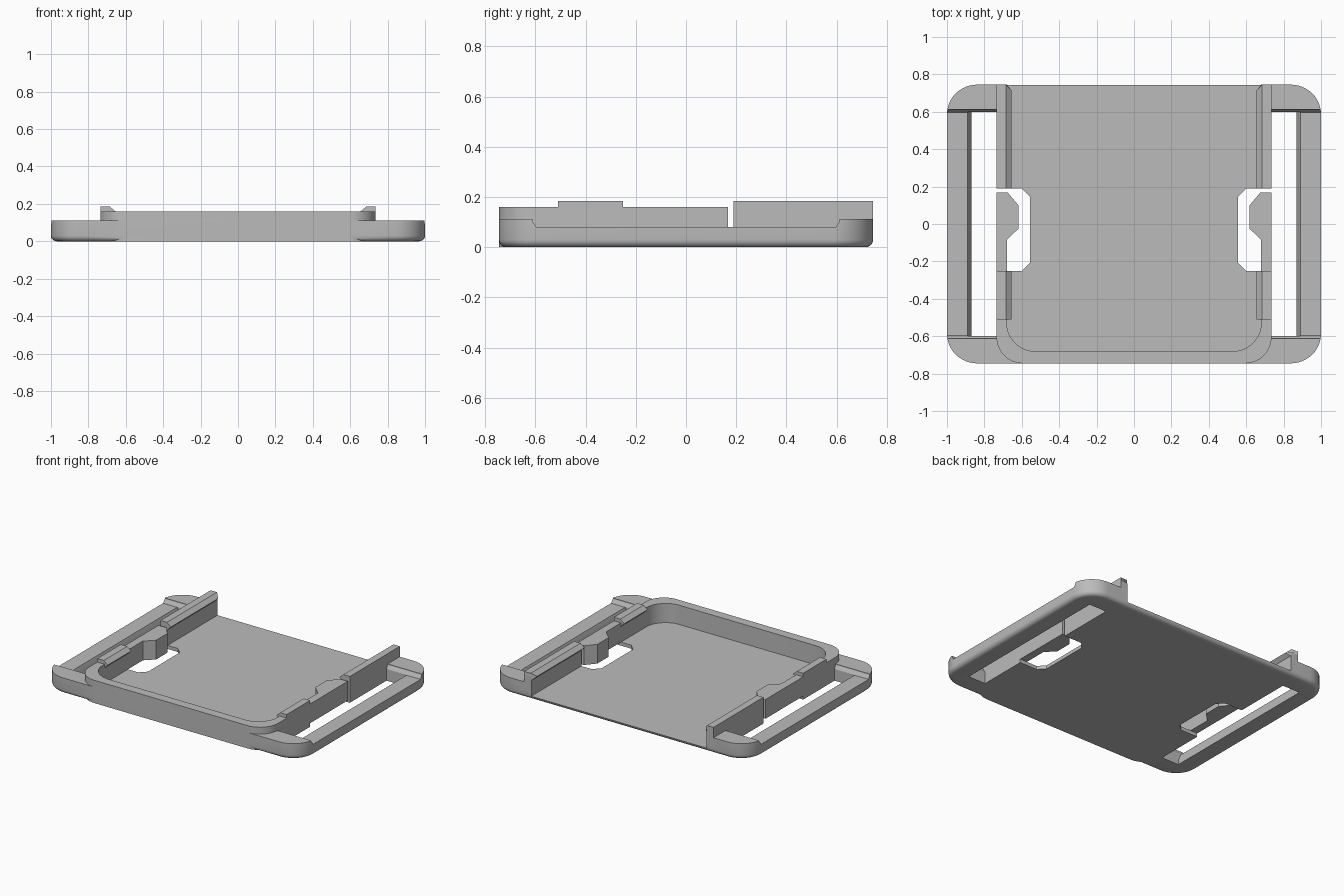
import bpy, bmesh, math
from mathutils import Vector

if "Cube" in bpy.data.objects:
    bpy.data.objects.remove(bpy.data.objects["Cube"], do_unlink=True)

grey = bpy.data.materials.new("mid_grey_plastic")
grey.use_nodes = True
GREY = (0.5, 0.5, 0.5, 1)
grey.diffuse_color = GREY
grey.node_tree.nodes["Principled BSDF"].inputs["Base Color"].default_value = GREY

HX, HY = 1.0, 0.745      # half width and half depth
RAIL, INNER = 0.735, 0.68  # outer and inner faces of the side walls
FLOOR, WALL, LIP = 0.025, 0.16, 0.185


def loft(name, rings):
    """Closed solid through a list of equal-length rings of points."""
    bm = bmesh.new()
    loops = [[bm.verts.new(p) for p in ring] for ring in rings]
    bm.faces.new(loops[0])
    bm.faces.new(loops[-1])
    n = len(loops[0])
    for a, b in zip(loops, loops[1:]):
        for i in range(n):
            j = (i + 1) % n
            bm.faces.new((a[i], a[j], b[j], b[i]))
    bmesh.ops.recalc_face_normals(bm, faces=bm.faces)
    mesh = bpy.data.meshes.new(name)
    bm.to_mesh(mesh)
    bm.free()
    mesh.materials.append(grey)
    ob = bpy.data.objects.new(name, mesh)
    bpy.context.collection.objects.link(ob)
    return ob


def prism_z(name, pts, z0, z1):
    return loft(name, [[(x, y, z) for x, y in pts] for z in (z0, z1)])


def prism_y(name, pts, y0, y1):
    return loft(name, [[(x, y, z) for x, z in pts] for y in (y0, y1)])


def rounded(hx, y0, y1, r_front, r_back, steps=12):
    """Rectangle outline with separate front and back corner radii."""
    pts = []
    corners = [(hx, y1, r_back, 0), (-hx, y1, r_back, 90),
               (-hx, y0, r_front, 180), (hx, y0, r_front, 270)]
    for x, y, r, start in corners:
        if r == 0:
            pts.append((x, y))
            continue
        cx = x - math.copysign(r, x)
        cy = y - r if y == y1 else y + r
        for i in range(steps + 1):
            a = math.radians(start + 90 * i / steps)
            pts.append((cx + r * math.cos(a), cy + r * math.sin(a)))
    return pts


def combine(target, tool, operation):
    mod = target.modifiers.new("combine", 'BOOLEAN')
    mod.operation, mod.solver, mod.object = operation, 'EXACT', tool
    bpy.context.view_layer.objects.active = target
    bpy.ops.object.modifier_apply(modifier=mod.name)
    bpy.data.objects.remove(tool, do_unlink=True)


def flip(pts, s):
    return [(s * x, v) for x, v in pts]


# Base plate with a rounded lower edge
R, CORNER = 0.03, 0.16
rings = []
for k in range(6):
    a = math.radians(90 * k / 5)
    inset = R * (1 - math.sin(a))
    outline = rounded(HX - inset, inset - HY, HY - inset, CORNER - inset, CORNER - inset)
    rings.append([(x, y, R * (1 - math.cos(a))) for x, y in outline])
rings.append([(x, y, 0.112) for x, y in rounded(HX, -HY, HY, CORNER, CORNER)])
body = loft("tray_body", rings)

# Strap slots and lowered strap bars
for s in (1, -1):
    slot = [(0.7, -0.1), (0.87, -0.1), (0.87, 0.03), (0.895, 0.09), (0.895, 0.3), (0.7, 0.3)]
    combine(body, prism_y("slot_cutter", flip(slot, s), -0.598, 0.598), 'DIFFERENCE')
    step = [(-0.597, 0.08), (0.597, 0.08), (0.612, 0.105), (0.612, 0.3), (-0.612, 0.3), (-0.612, 0.105)]
    cutter = loft("bar_cutter", [[(s * x, y, z) for y, z in step] for x in (0.7, 1.1)])
    combine(body, cutter, 'DIFFERENCE')

# Raised frame around the tray; the rear stays rounded underneath
combine(body, prism_z("lower_frame", rounded(RAIL, -HY, 0.7, 0.14, 0), 0, 0.06), 'UNION')
combine(body, prism_z("upper_frame", rounded(RAIL, -HY, HY, 0.14, 0), 0.05, WALL), 'UNION')

# Tray cavity, open at the back
combine(body, prism_z("cavity_cutter", rounded(INNER, -INNER, 1, 0.15, 0), FLOOR, 0.4), 'DIFFERENCE')

# Windows in the floor and side walls around the clips
for s in (1, -1):
    window = [(0.6, -0.25), (0.555, -0.205), (0.555, 0.145), (0.6, 0.19), (0.76, 0.19), (0.76, -0.25)]
    combine(body, prism_z("window_cutter", flip(window, s), -0.2, 0.4), 'DIFFERENCE')

# Spring clips and overhanging lips on both sides
parts = [body]
lip = [(RAIL, WALL), (RAIL, LIP), (0.685, LIP), (0.655, WALL), (INNER, 0.135), (INNER, WALL)]
clip = [(RAIL, -0.25), (RAIL, 0.168), (0.675, 0.168), (0.618, 0.1),
        (0.618, -0.025), (INNER, -0.085), (INNER, -0.25)]
for s, side in ((1, "left"), (-1, "right")):
    parts.append(prism_z(side + "_clip", flip(clip, s), FLOOR, WALL))
    parts.append(prism_y(side + "_front_lip", flip(lip, s), -0.51, -0.25))
    rear = prism_y(side + "_rear_lip", flip(lip, s), 0.19, HY)
    for v in rear.data.vertices:  # tapered lead-in at the open end
        if v.co.y > 0.7 and abs(v.co.x) < 0.66:
            v.co.y -= 0.03
    parts.append(rear)

for ob in bpy.context.selected_objects:
    ob.select_set(False)
for ob in parts:
    ob.select_set(True)
bpy.context.view_layer.objects.active = body
bpy.ops.object.shade_smooth_by_angle(angle=math.radians(30))
